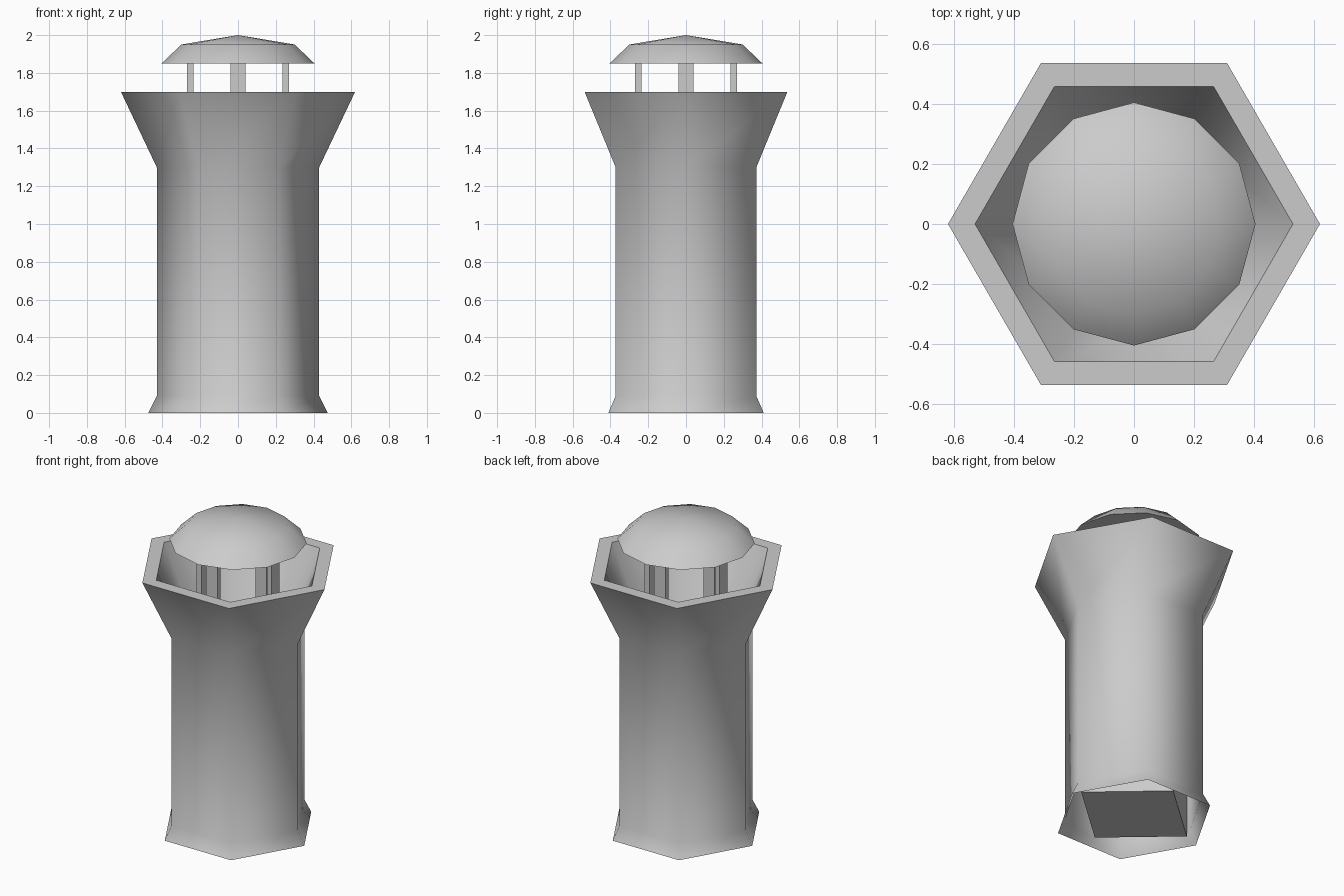
import bpy, bmesh
from math import cos, sin, pi, radians

if "Cube" in bpy.data.objects:
    bpy.data.objects.remove(bpy.data.objects["Cube"])


def lathe(name, profile, sides, y_scale=1.0, angle=65):
    """Revolve (radius, z) points with few sides; radius 0 closes to a point."""
    bm = bmesh.new()
    rings = []
    for r, z in profile:
        if r == 0:
            rings.append([bm.verts.new((0, 0, z))] * sides)
        else:
            rings.append([bm.verts.new((r * cos(2 * pi * i / sides),
                                        r * y_scale * sin(2 * pi * i / sides), z))
                          for i in range(sides)])
    for a, b in zip(rings, rings[1:]):
        for i in range(sides):
            j = (i + 1) % sides
            bm.faces.new(list(dict.fromkeys((a[i], a[j], b[j], b[i]))))
    return finish(name, bm, angle)


def finish(name, bm, angle=None):
    mesh = bpy.data.meshes.new(name)
    bm.to_mesh(mesh)
    bm.free()
    ob = bpy.data.objects.new(name, mesh)
    bpy.context.collection.objects.link(ob)
    if angle:
        bpy.ops.object.select_all(action='DESELECT')
        ob.select_set(True)
        bpy.context.view_layer.objects.active = ob
        bpy.ops.object.shade_smooth_by_angle(angle=radians(angle))
    return ob


def box(name, centre, size):
    bm = bmesh.new()
    bmesh.ops.create_cube(bm, size=1)
    bmesh.ops.scale(bm, vec=size, verts=bm.verts)
    bmesh.ops.translate(bm, vec=centre, verts=bm.verts)
    return finish(name, bm)


# Hexagonal pot: flared foot, straight shaft, flared mouth, thick rim, inner floor
lathe("pot", [(0.475, 0), (0.43, 0.09), (0.43, 1.3), (0.62, 1.7),
              (0.53, 1.7), (0.34, 1.3), (0, 1.3)], 6)

# Four-sided core inside the shaft, seen from below
lathe("inner_core", [(0, 0.035), (0.405, 0.035), (0.405, 1.28), (0, 1.28)],
      4, y_scale=0.885, angle=30)

# Four flat slats carrying the cap
for i, (dx, dy) in enumerate([(1, 0), (0, 1), (-1, 0), (0, -1)]):
    size = (0.035, 0.08, 0.56) if dx else (0.08, 0.035, 0.56)
    box(f"cap_support_{i + 1}", (dx * 0.252, dy * 0.252, 1.58), size)

# Twelve-sided domed cap with a flat underside
lathe("cap", [(0, 1.85), (0.405, 1.85), (0.3, 1.95), (0, 2.0)], 12)
